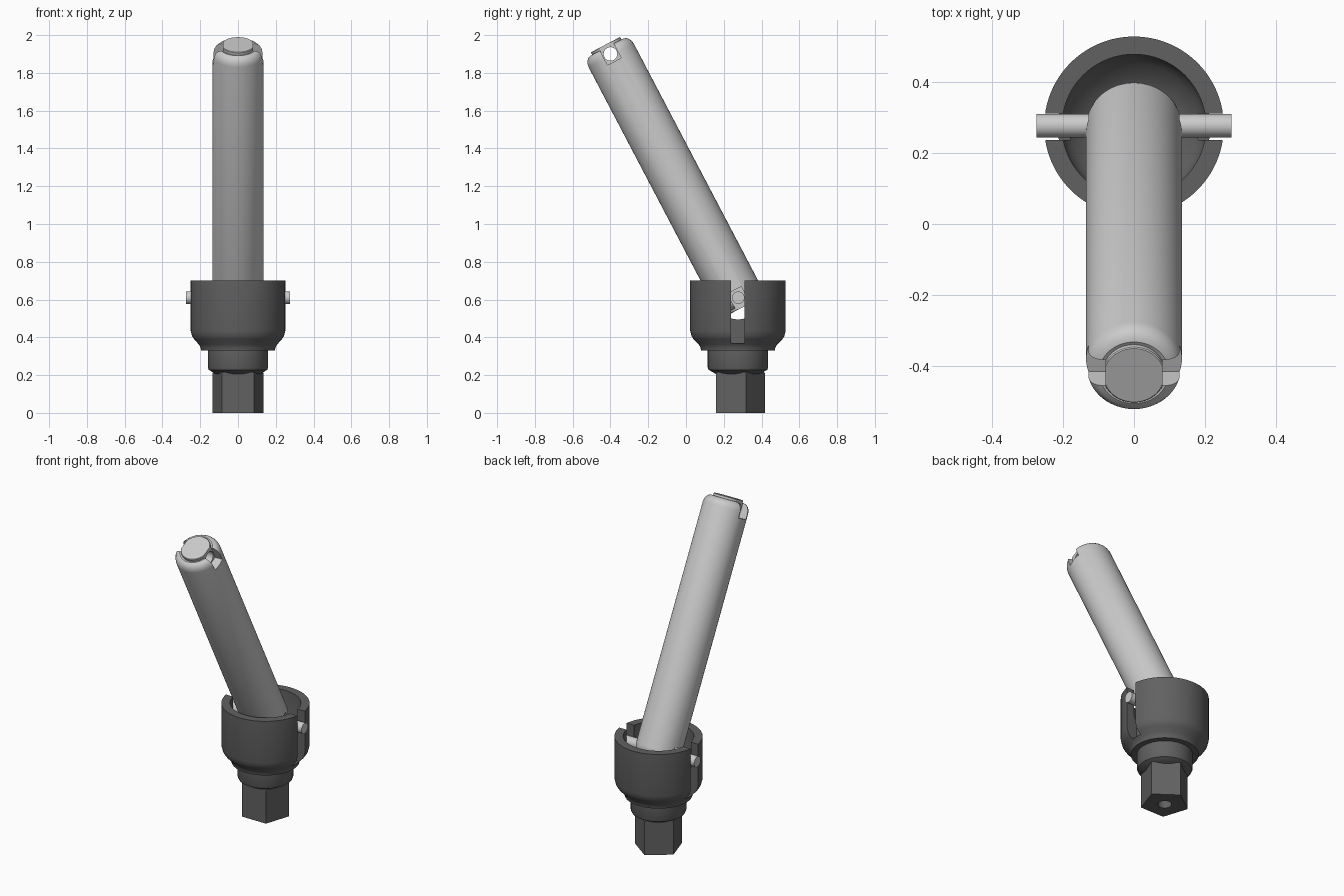
import bpy, bmesh, math
from mathutils import Matrix, Vector

if "Cube" in bpy.data.objects:
    bpy.data.objects.remove(bpy.data.objects["Cube"])

CY = 0.275                       # socket axis
PIN = Vector((0, 0.277, 0.61))   # pivot pin centre
LENGTH = 1.457                   # pin to far hole
TILT = math.atan2(0.677, 1.29)


def finish(bm, name):
    bmesh.ops.remove_doubles(bm, verts=bm.verts, dist=1e-5)
    bmesh.ops.recalc_face_normals(bm, faces=bm.faces)
    me = bpy.data.meshes.new(name)
    bm.to_mesh(me)
    bm.free()
    ob = bpy.data.objects.new(name, me)
    bpy.context.collection.objects.link(ob)
    return ob


def lathe(name, profile, seg=72):
    """Revolve (radius, z) points about the z axis."""
    bm = bmesh.new()
    vs = [bm.verts.new((r, 0, z)) for r, z in profile]
    es = [bm.edges.new(p) for p in zip(vs, vs[1:])]
    bmesh.ops.spin(bm, geom=vs + es, axis=(0, 0, 1), cent=(0, 0, 0),
                   angle=2 * math.pi, steps=seg, use_duplicate=False)
    return finish(bm, name)


def box(name, x0, x1, y0, y1, z0, z1):
    bm = bmesh.new()
    m = Matrix.Translation(((x0 + x1) / 2, (y0 + y1) / 2, (z0 + z1) / 2)) \
        @ Matrix.Diagonal((x1 - x0, y1 - y0, z1 - z0, 1))
    bmesh.ops.create_cube(bm, size=1, matrix=m)
    return finish(bm, name)


def rod(name, radius, length, loc, sides=32, axis='X', spin=0):
    bm = bmesh.new()
    turn = Matrix.Rotation(math.pi / 2, 4, 'Y') if axis == 'X' else Matrix.Rotation(spin, 4, 'Z')
    bmesh.ops.create_cone(bm, cap_ends=True, segments=sides, radius1=radius, radius2=radius,
                          depth=length, matrix=Matrix.Translation(loc) @ turn)
    return finish(bm, name)


def activate(ob):
    bpy.ops.object.select_all(action='DESELECT')
    ob.select_set(True)
    bpy.context.view_layer.objects.active = ob


def cut(ob, cutter):
    mod = ob.modifiers.new("cut", 'BOOLEAN')
    mod.operation, mod.solver, mod.object = 'DIFFERENCE', 'EXACT', cutter
    cutter.hide_render = True
    activate(ob)
    bpy.ops.object.modifier_apply(modifier=mod.name)
    bpy.data.objects.remove(cutter)


def smooth(ob):
    activate(ob)
    bpy.ops.object.shade_smooth_by_angle(angle=math.radians(35))


dark = bpy.data.materials.new("dark_grey")
dark.diffuse_color = (0.12, 0.12, 0.12, 1)
dark.use_nodes = True
dark.node_tree.nodes["Principled BSDF"].inputs["Base Color"].default_value = dark.diffuse_color

# Socket cup with neck and hollow bowl
cup = lathe("socket_cup", [
    (0, 0.205), (0.115, 0.205), (0.155, 0.228), (0.16, 0.24), (0.16, 0.33), (0.195, 0.33),
    (0.198, 0.345), (0.207, 0.362), (0.235, 0.39), (0.246, 0.407), (0.253, 0.435), (0.253, 0.70),
    (0.203, 0.70), (0.203, 0.54), (0.195, 0.515), (0.18, 0.495), (0.15, 0.465),
    (0.10, 0.435), (0, 0.425)], 96)
# Pin slots on both sides
for s in (-1, 1):
    a, b = sorted((s * 0.18, s * 0.30))
    cut(cup, box("slot_cutter", a, b, -0.038, 0.036, 0.37, 0.75))
cup.location.y = CY
smooth(cup)

# Five-sided drive stub with a centre hole
stub = rod("drive_stub", 0.142, 0.23, (0, 0, 0.115), 5, 'Z')
top = max(stub.data.vertices, key=lambda v: math.hypot(v.co.x, v.co.y)).co
stub.data.transform(Matrix.Rotation(math.pi / 2 - math.atan2(top.y, top.x), 4, 'Z'))
# trim the upper corners with a conical ring
cut(stub, lathe("corner_cutter", [(0.146, 0.21), (0.2, 0.21), (0.2, 0.25),
                                  (0.11, 0.25), (0.11, 0.231), (0.146, 0.21)]))
cut(stub, rod("hole_cutter", 0.04, 0.40, (0, 0, 0), 32, 'Z'))
stub.location.y = CY
smooth(stub)
for ob in (cup, stub):
    ob.data.materials.append(dark)

# Shaft: matching rounded ends with a raised boss
end = [(0, 0.056), (0.085, 0.056), (0.088, 0.053), (0.088, 0.038), (0.098, 0.041),
       (0.112, 0.036), (0.124, 0.025), (0.132, 0.009), (0.135, -0.008)]
shaft = lathe("shaft", [(r, -z) for r, z in end] + [(r, LENGTH + z) for r, z in reversed(end)])
# Side notches at both ends, plus the open cross hole at the far end
for s in (-1, 1):
    a, b = sorted((s * 0.08, s * 0.2))
    cut(shaft, box("notch_cutter", a, b, -0.041, 0.041, LENGTH - 0.045, LENGTH + 0.1))
    cut(shaft, box("notch_cutter", a, b, -0.041, 0.041, -0.1, 0.045))
cut(shaft, rod("cross_hole_cutter", 0.036, 0.5, (0, 0, LENGTH)))
shaft.location = PIN
shaft.rotation_euler.x = TILT
smooth(shaft)

# Pivot pin
pin = rod("pivot_pin", 0.033, 0.548, (0, 0, 0))
pin.location = PIN
smooth(pin)
